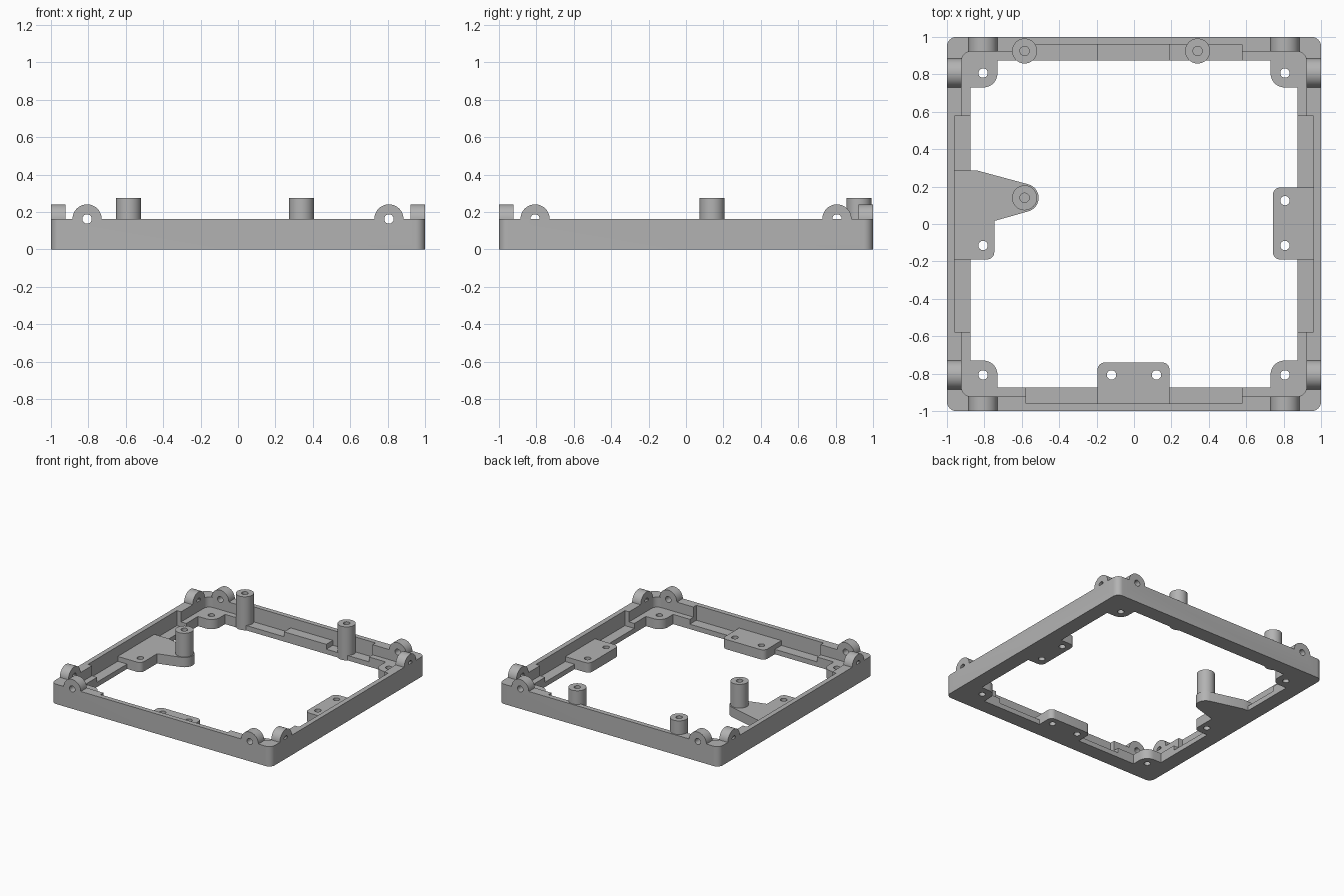
import bpy, bmesh, math
from mathutils import Vector, Matrix

cube = bpy.data.objects.get("Cube")
if cube:
    bpy.data.objects.remove(cube, do_unlink=True)

grey = bpy.data.materials.new("plain grey")
grey.use_nodes = True
COLOUR = (0.45, 0.45, 0.45, 1)
grey.diffuse_color = COLOUR
grey.node_tree.nodes["Principled BSDF"].inputs["Base Color"].default_value = COLOUR

# Main dimensions
WALL_TOP, SHELF, CHANNEL = 0.163, 0.08, 0.04
OPEN, CAVITY, RECESS, HALF_RUN = 0.875, 0.922, 0.96, 0.578
MOUNT, HOLE_R, EAR_R, BOSS_R = 0.807, 0.025, 0.078, 0.067


def rounded(points, steps=8):
    """Outline from (x, y) or (x, y, fillet radius) corners."""
    out = []
    for i, corner in enumerate(points):
        p = Vector(corner[:2])
        if len(corner) < 3:
            out.append(p)
            continue
        u = (Vector(points[i - 1][:2]) - p).normalized()
        v = (Vector(points[(i + 1) % len(points)][:2]) - p).normalized()
        half, r = u.angle(v) / 2, corner[2]
        centre = p + (u + v).normalized() * r / math.sin(half)
        a = (p + u * r / math.tan(half) - centre).normalized()
        b = (p + v * r / math.tan(half) - centre).normalized()
        out += [centre + a.slerp(b, k / steps) * r for k in range(steps + 1)]
    return out


def arc(x, y, r, start, end, n):
    angles = [math.radians(start + (end - start) * k / n) for k in range(n + 1)]
    return [Vector((x + r * math.cos(a), y + r * math.sin(a))) for a in angles]


def circle(x, y, r, n=32):
    return arc(x, y, r, 0, 360, n)[:-1]


def box(x0, x1, y0, y1, r=None):
    corners = [(x0, y0), (x1, y0), (x1, y1), (x0, y1)]
    return rounded([c + (r,) for c in corners]) if r else corners


def prism(name, outline, low, high, matrix=Matrix()):
    bm = bmesh.new()
    base = bm.faces.new([bm.verts.new((p[0], p[1], low)) for p in outline])
    top = bmesh.ops.extrude_face_region(bm, geom=[base])["geom"]
    bmesh.ops.translate(bm, vec=(0, 0, high - low),
                        verts=[g for g in top if isinstance(g, bmesh.types.BMVert)])
    bm.transform(matrix)
    bmesh.ops.recalc_face_normals(bm, faces=bm.faces)
    mesh = bpy.data.meshes.new(name)
    bm.to_mesh(mesh)
    bm.free()
    mesh.materials.append(grey)
    obj = bpy.data.objects.new(name, mesh)
    bpy.context.collection.objects.link(obj)
    return obj


def cut(obj, cutters):
    """Subtract the cutters, keep the result and delete the cutters."""
    for c in cutters:
        mod = obj.modifiers.new("cut", 'BOOLEAN')
        mod.operation, mod.solver, mod.object = 'DIFFERENCE', 'EXACT', c
    graph = bpy.context.evaluated_depsgraph_get()
    mesh = bpy.data.meshes.new_from_object(obj.evaluated_get(graph))
    obj.modifiers.clear()
    obj.data = mesh
    for c in cutters:
        bpy.data.objects.remove(c, do_unlink=True)
    return obj


def hole(x, y, low=-0.1, high=0.4):
    return prism("hole_cutter", circle(x, y, HOLE_R), low, high)


# Map local (along wall, up, outward) to each wall direction
def wall_matrix(axis, sign=1):
    if axis == 'X':
        return Matrix(((0, 0, sign, 0), (1, 0, 0, 0), (0, 1, 0, 0), (0, 0, 0, 1)))
    return Matrix(((1, 0, 0, 0), (0, 0, sign, 0), (0, 1, 0, 0), (0, 0, 0, 1)))


# Frame: solid slab hollowed in steps
bosses = {"back_right_post": (-0.585, 0.925, 0),
          "back_left_post": (0.34, 0.925, 0),
          "arm_post": (-0.585, 0.14, CHANNEL)}
frame = prism("frame", box(-1, 1, -1, 1, 0.05), 0, WALL_TOP)
cutters = [prism("opening", box(-OPEN, OPEN, -OPEN, OPEN), -0.1, 0.4),
           prism("cavity", box(-CAVITY, CAVITY, -CAVITY, CAVITY, 0.05), SHELF, 0.4)]

# Recessed wall runs; the shelf stays raised between the two given stops
runs = [('X', 1, -0.19, 0.195), ('X', -1, -0.19, 0.285),
        ('Y', 1, -0.195, 0.19), ('Y', -1, -0.195, 0.19)]
for axis, sign, low, high in runs:
    spans = [(-HALF_RUN, low, CHANNEL), (low, high, SHELF), (high, HALF_RUN, CHANNEL)]
    for a, b, floor in spans:
        cutters.append(prism("run", box(a, b, floor, 0.4), 0.8, RECESS,
                             wall_matrix(axis, sign)))
for axis in "XY":
    for side in (-1, 1):
        cutters.append(prism("cross_hole", circle(side * MOUNT, WALL_TOP, HOLE_R),
                             -1.2, 1.2, wall_matrix(axis)))
for x, y, _ in bosses.values():
    cutters.append(hole(x, y, SHELF))
cut(frame, cutters)

# Half-round ears beside every corner
for axis in "XY":
    for sign in (-1, 1):
        for side in (-1, 1):
            c = side * MOUNT
            arch = (arc(c, WALL_TOP, EAR_R, 0, 180, 24)
                    + arc(c, WALL_TOP, HOLE_R, 180, 0, 16))
            prism("corner_ear", arch, CAVITY, 1, wall_matrix(axis, sign))

# Corner pads with a screw hole
for sx in (-1, 1):
    for sy in (-1, 1):
        inner = 0.73
        pad = rounded([(sx * OPEN, sy * OPEN), (sx * inner, sy * OPEN),
                       (sx * inner, sy * inner, 0.075), (sx * OPEN, sy * inner)])
        cut(prism("corner_pad", pad, 0, SHELF), [hole(sx * MOUNT, sy * MOUNT)])

# Side and front mounting tabs
left_tab = rounded([(OPEN, -0.19), (0.742, -0.19, 0.04), (0.742, 0.195, 0.04), (OPEN, 0.195)])
cut(prism("left_tab", left_tab, 0, SHELF), [hole(MOUNT, -0.115), hole(MOUNT, 0.125)])
front_tab = rounded([(-0.195, -OPEN), (-0.195, -0.74, 0.04), (0.19, -0.74, 0.04), (0.19, -OPEN)])
cut(prism("front_tab", front_tab, 0, SHELF), [hole(-0.12, -MOUNT), hole(0.12, -MOUNT)])

# Right tab with an arm carrying a post
arm = rounded([(-OPEN, -0.19), (-0.747, -0.19, 0.04), (-0.747, 0.016)])
arm += arc(-0.585, 0.14, 0.075, -75, 75, 24)
arm += rounded([(-0.835, 0.285), (-OPEN, 0.285)])
cut(prism("right_tab_arm", arm, 0, SHELF), [hole(-MOUNT, -0.115)])

# Standing posts with blind bores
for name, (x, y, base) in bosses.items():
    cut(prism(name, circle(x, y, BOSS_R), base, 0.275), [hole(x, y, SHELF)])

# Smooth the round walls, keep the sharp edges
bpy.ops.object.select_all(action='DESELECT')
for obj in bpy.context.collection.objects:
    if obj.type == 'MESH' and grey.name in obj.data.materials:
        obj.select_set(True)
        bpy.context.view_layer.objects.active = obj
bpy.ops.object.shade_smooth_by_angle(angle=math.radians(30))
